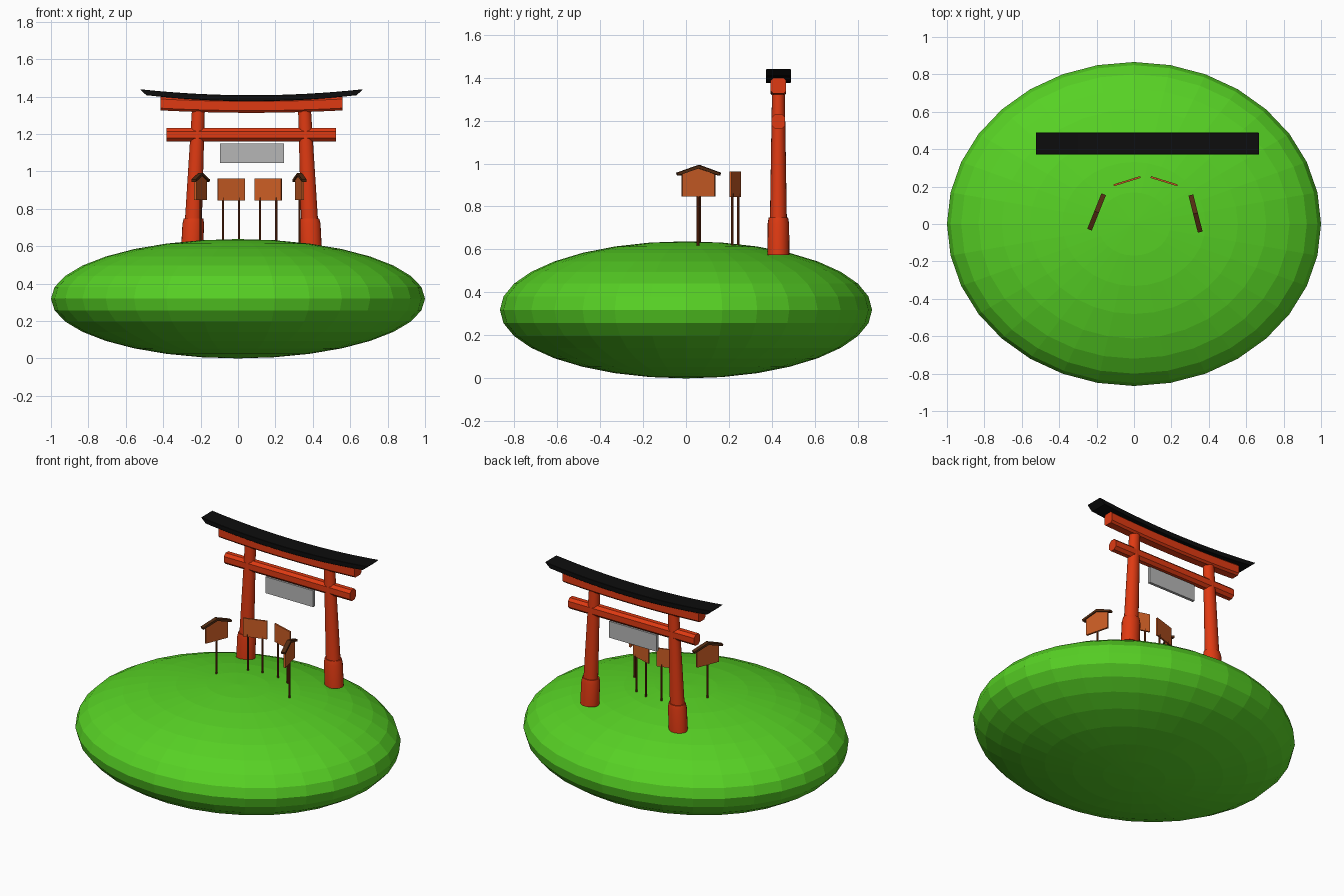
import bpy, bmesh, math
from mathutils import Vector, Matrix

if "Cube" in bpy.data.objects:
    bpy.data.objects.remove(bpy.data.objects["Cube"])

CX, GY = 0.072, 0.43      # gate centre
YS = 0.866                # depth squash shared by the whole model


def material(name, rgb):
    m = bpy.data.materials.new(name)
    m.diffuse_color = (*rgb, 1)
    m.use_nodes = True
    m.node_tree.nodes["Principled BSDF"].inputs["Base Color"].default_value = m.diffuse_color
    return m


GREEN = material("grass green", (0.095, 0.64, 0.018))
RED = material("vermilion", (0.74, 0.042, 0.006))
BLACK = material("black", (0.004, 0.004, 0.004))
GREY = material("grey", (0.47, 0.47, 0.47))
WOOD = material("orange wood", (0.60, 0.11, 0.018))
LEG = material("red brown", (0.19, 0.032, 0.006))
ROOF = material("dark brown", (0.085, 0.025, 0.006))


def finish(name, bm, mat, smooth=False):
    bmesh.ops.recalc_face_normals(bm, faces=bm.faces)
    me = bpy.data.meshes.new(name)
    bm.to_mesh(me)
    bm.free()
    me.materials.append(mat)
    ob = bpy.data.objects.new(name, me)
    bpy.context.collection.objects.link(ob)
    if smooth:
        bpy.ops.object.select_all(action='DESELECT')
        ob.select_set(True)
        bpy.context.view_layer.objects.active = ob
        bpy.ops.object.shade_smooth_by_angle(angle=math.radians(40))
    return ob


def loft(name, sections, mat, smooth=False):
    """Skin a list of closed sections with equal point counts and cap the ends."""
    bm = bmesh.new()
    rings = [[bm.verts.new(p) for p in s] for s in sections]
    n = len(rings[0])
    for a, b in zip(rings, rings[1:]):
        for i in range(n):
            j = (i + 1) % n
            bm.faces.new((a[i], a[j], b[j], b[i]))
    bm.faces.new(rings[0])
    bm.faces.new(rings[-1])
    return finish(name, bm, mat, smooth)


def disc(c, r, n=20, squash=YS):
    return [(c[0] + r * math.cos(2 * math.pi * i / n),
             c[1] + r * squash * math.sin(2 * math.pi * i / n), c[2]) for i in range(n)]


def box(name, centre, size, mat, angle=0.0):
    bm = bmesh.new()
    bmesh.ops.create_cube(bm, size=1)
    bm.transform(Matrix.Translation(centre) @ Matrix.Rotation(angle, 4, 'Z')
                 @ Matrix.Diagonal((*size, 1)))
    return finish(name, bm, mat)


def curved_beam(name, half_top, half_bot, z0, z1, hy, rise, chamfer, mat):
    """Upswept beam; the end faces slant from half_bot to half_top."""
    h = z1 - z0
    prof = [(-hy + chamfer, 0), (hy - chamfer, 0), (hy, chamfer), (hy, h - chamfer),
            (hy - chamfer, h), (-hy + chamfer, h), (-hy, h - chamfer), (-hy, chamfer)]
    secs = []
    for k in range(17):
        t = -1 + k / 8
        secs.append([(CX + t * (half_bot + (half_top - half_bot) * z / h), GY + y,
                      z0 + z + rise * t * t) for y, z in prof])
    return loft(name, secs, mat)


# Grass mound
bm = bmesh.new()
bmesh.ops.create_uvsphere(bm, u_segments=32, v_segments=16, radius=1)
bm.transform(Matrix.Translation((0, 0, 0.319)) @ Matrix.Diagonal((1, YS, 0.319, 1)))
finish("grass_mound", bm, GREEN)

# Gate posts lean inward, with thicker feet
for side, s in (("left", -1), ("right", 1)):
    def axis(z):
        return (CX + s * (0.313 - 0.045 * (z - 0.68)), GY, z)
    loft(f"{side}_post", [disc(axis(0.60), 0.048), disc(axis(1.35), 0.034)], RED, True)
    loft(f"{side}_post_foot", [disc(axis(0.575), 0.059), disc(axis(0.72), 0.058),
                               disc(axis(0.748), 0.052)], RED, True)

# Gate beams and top cap
curved_beam("lower_beam", 0.453, 0.453, 1.16, 1.231, 0.031, 0, 0.017, RED)
curved_beam("upper_beam", 0.487, 0.487, 1.313, 1.386, 0.036, 0.013, 0.012, RED)
curved_beam("top_cap", 0.597, 0.562, 1.375, 1.407, 0.058, 0.032, 0.002, BLACK)

# Hanging plaque
box("gate_plaque", (CX + 0.002, GY, 1.097), (0.342, 0.018, 0.106), GREY)

# Two flat notice boards on paired legs
for side, s in (("left", -1), ("right", 1)):
    c = Vector((0.062 + s * 0.099, 0.229, 0))
    ang = -s * 0.30
    d = Vector((math.cos(ang), math.sin(ang), 0))
    box(f"{side}_notice_board", c + Vector((0, 0, 0.904)), (0.15, 0.010, 0.118), WOOD, ang)
    for i, k in enumerate((-0.045, 0.045)):
        p = c + d * k
        loft(f"{side}_notice_leg_{i + 1}", [disc((p.x, p.y, 0.60), 0.006, 8, 1),
                                            disc((p.x, p.y, 0.86), 0.006, 8, 1)], LEG)

# Two roofed boards, each on one leg
for side, c, d in (("left", (-0.2, 0.064), (0.035, 0.0875)),
                   ("right", (0.329, 0.056), (-0.024, 0.095))):
    d = Vector((*d, 0)).normalized()
    n = Vector((-d.y, d.x, 0))
    o = Vector((*c, 0))

    def plate(name, pts, t, mat):
        loft(name, [[o + d * u + n * k + Vector((0, 0, z)) for u, z in pts]
                    for k in (-t, t)], mat)
    plate(f"{side}_roofed_board", [(-0.077, 0.846), (0.077, 0.846), (0.077, 0.952),
                                   (0, 0.978), (-0.077, 0.952)], 0.006, WOOD)
    plate(f"{side}_board_roof", [(-0.098, 0.944), (0, 0.977), (0.098, 0.944),
                                 (0.102, 0.957), (0, 0.992), (-0.102, 0.957)], 0.013, ROOF)
    loft(f"{side}_roofed_board_leg", [disc((*c, 0.60), 0.006, 8, 1),
                                      disc((*c, 0.86), 0.006, 8, 1)], LEG)
